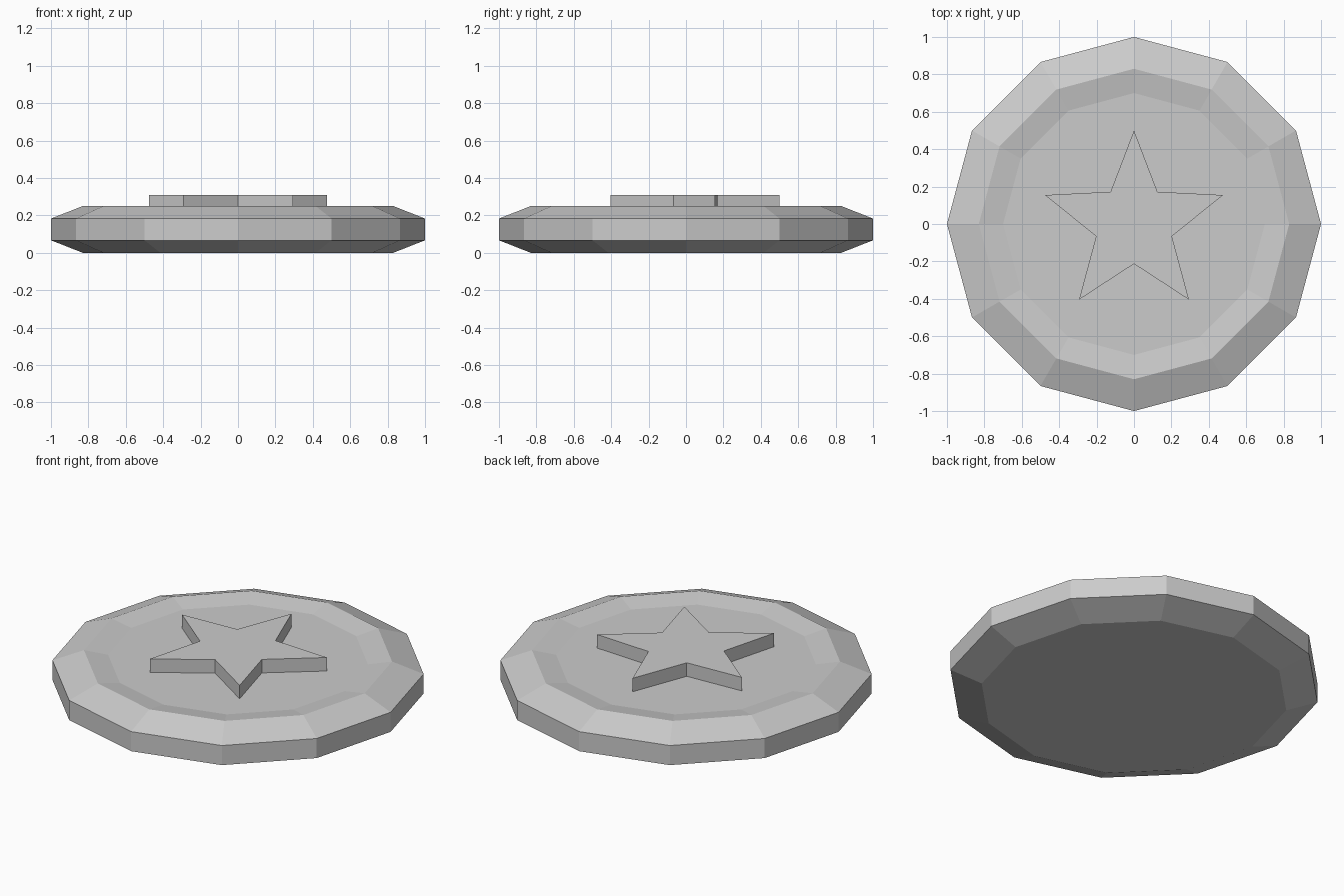
import bpy, bmesh
from math import sin, cos, pi

if "Cube" in bpy.data.objects:
    bpy.data.objects.remove(bpy.data.objects["Cube"])


def make_object(name, bm):
    bmesh.ops.recalc_face_normals(bm, faces=bm.faces)
    mesh = bpy.data.meshes.new(name)
    bm.to_mesh(mesh)
    bm.free()
    obj = bpy.data.objects.new(name, mesh)
    bpy.context.collection.objects.link(obj)
    return obj


def stack_rings(name, rings):
    """Bridge equal-length point rings and cap both ends."""
    bm = bmesh.new()
    loops = [[bm.verts.new(p) for p in ring] for ring in rings]
    n = len(loops[0])
    for a, b in zip(loops, loops[1:]):
        for i in range(n):
            j = (i + 1) % n
            bm.faces.new((a[i], a[j], b[j], b[i]))
    bm.faces.new(loops[0][::-1])
    bm.faces.new(loops[-1])
    return make_object(name, bm)


def ring(radii, count, z):
    """Points around the z axis starting at +y, cycling through the radii."""
    pts = []
    for i in range(count):
        a = pi / 2 + 2 * pi * i / count
        r = radii[i % len(radii)]
        pts.append((r * cos(a), r * sin(a), z))
    return pts


# Twelve-sided disc: bevelled edges, raised rim and shallow dished top
profile = [(0.83, 0.0), (1.0, 0.067), (1.0, 0.183), (0.83, 0.25), (0.70, 0.228)]
stack_rings("coin_disc", [ring([r], 12, z) for r, z in profile])

# Raised five-pointed star resting on the dished top
stack_rings("star_emblem", [ring([0.5, 0.213], 10, z) for z in (0.228, 0.308)])
